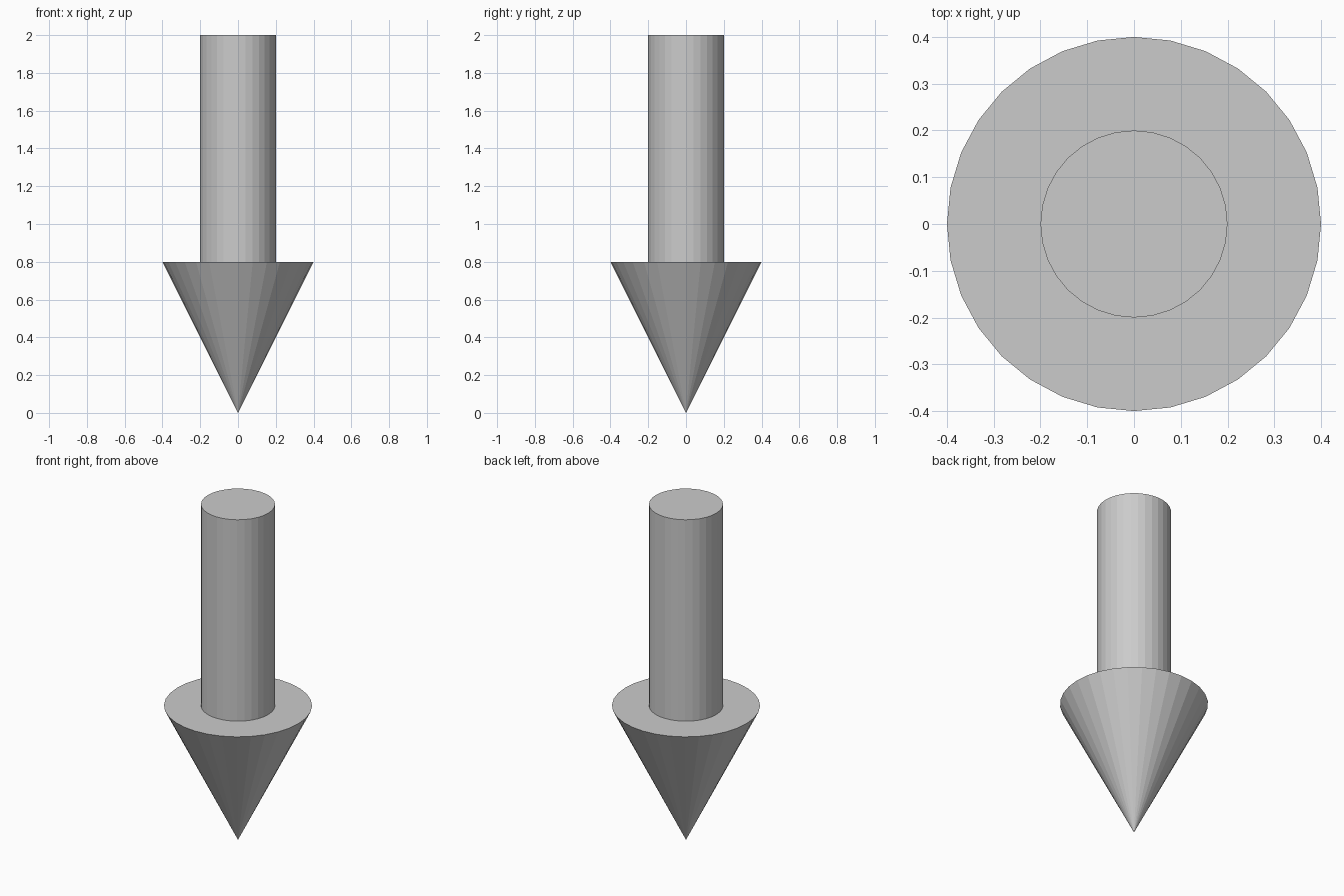
import bpy
import bmesh
from mathutils import Matrix

if "Cube" in bpy.data.objects:
    bpy.data.objects.remove(bpy.data.objects["Cube"])

SIDES = 32


def tapered_part(name, r_bottom, r_top, z_bottom, z_top, open_bottom=False):
    """Flat-shaded round part between two heights."""
    bm = bmesh.new()
    bmesh.ops.create_cone(
        bm, cap_ends=True, segments=SIDES, radius1=r_bottom, radius2=r_top,
        depth=z_top - z_bottom,
        matrix=Matrix.Translation((0, 0, (z_bottom + z_top) / 2)))
    bmesh.ops.remove_doubles(bm, verts=bm.verts, dist=1e-5)
    if open_bottom:
        caps = [f for f in bm.faces if f.normal.z < -0.99]
        bmesh.ops.delete(bm, geom=caps, context='FACES_ONLY')
    mesh = bpy.data.meshes.new(name)
    bm.to_mesh(mesh)
    bm.free()
    obj = bpy.data.objects.new(name, mesh)
    bpy.context.collection.objects.link(obj)
    return obj


# Arrow head: cone with its point on the ground
tapered_part("arrow_head", 0.0, 0.4, 0.0, 0.8)

# Shaft: cylinder standing on the head, open where it meets it
tapered_part("arrow_shaft", 0.2, 0.2, 0.8, 2.0, open_bottom=True)
